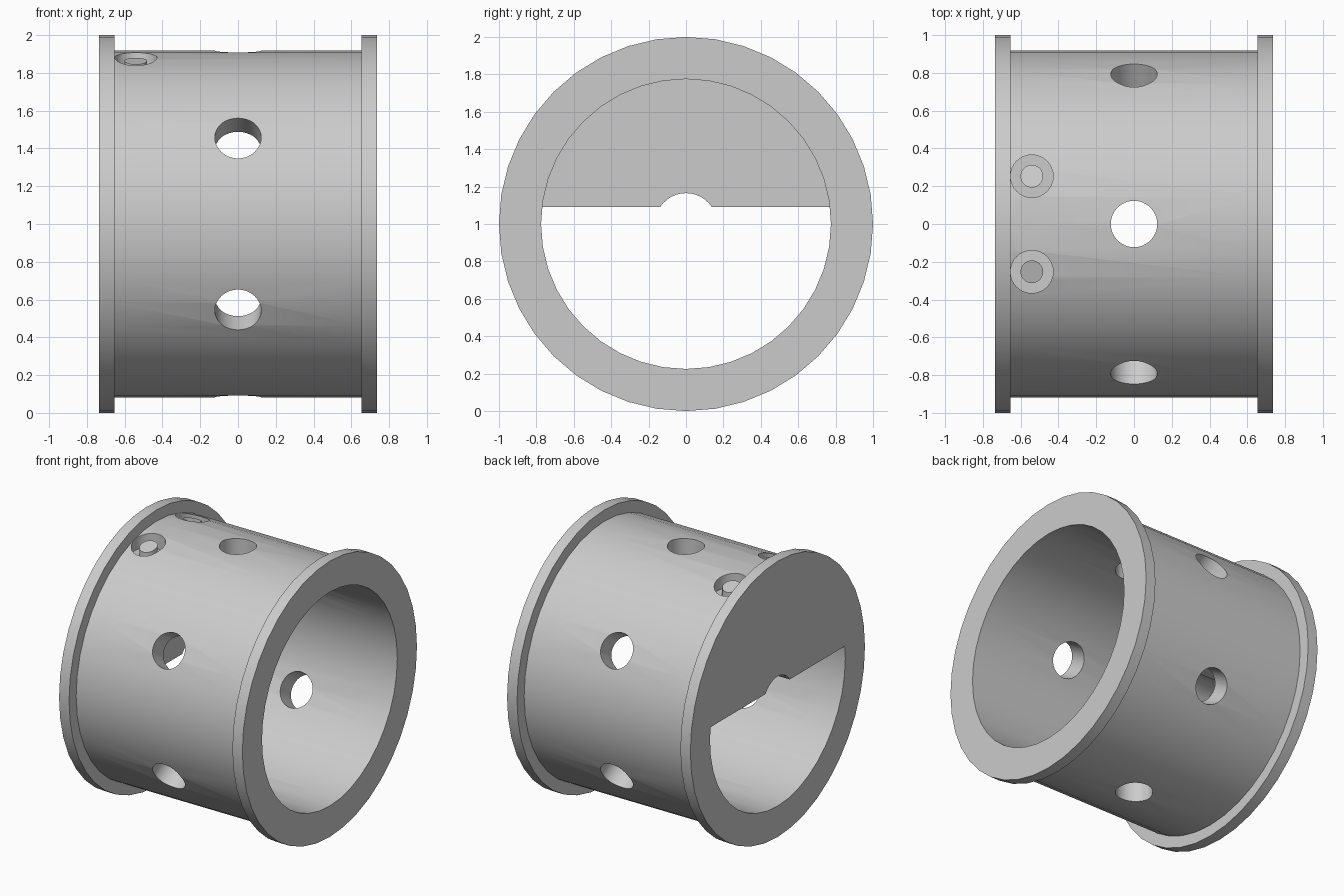
import bpy, bmesh, math
from mathutils import Matrix, Vector

if "Cube" in bpy.data.objects:
    bpy.data.objects.remove(bpy.data.objects["Cube"])

SEG = 40
CZ = 1.0
R_BORE, R_BODY, R_FLANGE = 0.775, 0.918, 1.0
X_END, X_IN = 0.735, 0.655


def make(name, bm):
    bmesh.ops.recalc_face_normals(bm, faces=bm.faces)
    me = bpy.data.meshes.new(name)
    bm.to_mesh(me)
    bm.free()
    ob = bpy.data.objects.new(name, me)
    bpy.context.collection.objects.link(ob)
    return ob


def lathe(name, profile):
    """Spin a closed (x, radius) profile round the x axis."""
    bm = bmesh.new()
    rings = []
    for i in range(SEG):
        a = 2 * math.pi * i / SEG
        rings.append([bm.verts.new((x, r * math.cos(a), CZ + r * math.sin(a))) for x, r in profile])
    n = len(profile)
    for i in range(SEG):
        p, q = rings[i], rings[(i + 1) % SEG]
        for j in range(n):
            k = (j + 1) % n
            bm.faces.new((p[j], p[k], q[k], q[j]))
    return make(name, bm)


def rod(name, radius, start, end, seg=32):
    """Cylinder between two points."""
    start, end = Vector(start), Vector(end)
    d = end - start
    rot = d.to_track_quat('Z', 'Y').to_matrix().to_4x4()
    bm = bmesh.new()
    bmesh.ops.create_cone(bm, cap_ends=True, segments=seg, radius1=radius, radius2=radius,
                          depth=d.length, matrix=Matrix.Translation((start + end) / 2) @ rot)
    return make(name, bm)


def cut(target, cutter):
    mod = target.modifiers.new("cut", 'BOOLEAN')
    mod.operation = 'DIFFERENCE'
    mod.solver = 'EXACT'
    mod.object = cutter
    cutter.hide_render = True
    bpy.context.view_layer.objects.active = target
    bpy.ops.object.modifier_apply(modifier=mod.name)
    bpy.data.objects.remove(cutter)


def smooth(ob):
    bpy.ops.object.select_all(action='DESELECT')
    ob.select_set(True)
    bpy.context.view_layer.objects.active = ob
    bpy.ops.object.shade_smooth_by_angle(angle=math.radians(25))


# Flanged sleeve
sleeve = lathe("flanged_sleeve", [
    (-X_END, R_BORE), (-X_END, R_FLANGE), (-X_IN, R_FLANGE), (-X_IN, R_BODY),
    (X_IN, R_BODY), (X_IN, R_FLANGE), (X_END, R_FLANGE), (X_END, R_BORE)])

# Six radial holes round the middle
for i in range(6):
    a = math.radians(30 + 60 * i)
    c, s = math.cos(a), math.sin(a)
    cut(sleeve, rod("hole_cutter", 0.123, (0, 0.5 * c, CZ + 0.5 * s), (0, 1.2 * c, CZ + 1.2 * s)))

# Two vertical recesses, each with a pin in the middle
for side, y in (("left", 0.253), ("right", -0.253)):
    cut(sleeve, rod("recess_cutter", 0.113, (-0.541, y, 1.80), (-0.541, y, 2.1)))
    pin = rod("recess_pin_" + side, 0.06, (-0.541, y, 1.79), (-0.541, y, 1.90))
    # pin top follows the curve of the sleeve
    for v in pin.data.vertices:
        if v.co.z > 1.85:
            v.co.z = CZ + math.sqrt(0.9 ** 2 - v.co.y ** 2)
    smooth(pin)
smooth(sleeve)

# Half plate closing the upper part of one end, with a round shaft notch
EDGE, NOTCH = 0.09, 0.165
a0 = math.asin(EDGE / R_BORE)
n0 = math.asin(EDGE / NOTCH)
outline = [(R_BORE * math.cos(a0), EDGE)]
for i in range(SEG):
    a = 2 * math.pi * i / SEG
    if a0 < a < math.pi - a0:
        outline.append((R_BORE * math.cos(a), R_BORE * math.sin(a)))
outline.append((-R_BORE * math.cos(a0), EDGE))
for i in range(13):
    a = math.pi - n0 - (math.pi - 2 * n0) * i / 12
    outline.append((NOTCH * math.cos(a), NOTCH * math.sin(a)))
bm = bmesh.new()
face = bm.faces.new([bm.verts.new((-X_END, y, CZ + z)) for y, z in outline])
ext = bmesh.ops.extrude_face_region(bm, geom=[face], use_keep_orig=True)
moved = [v for v in ext["geom"] if isinstance(v, bmesh.types.BMVert)]
bmesh.ops.translate(bm, verts=moved, vec=(0.385, 0, 0))
smooth(make("half_end_plate", bm))
